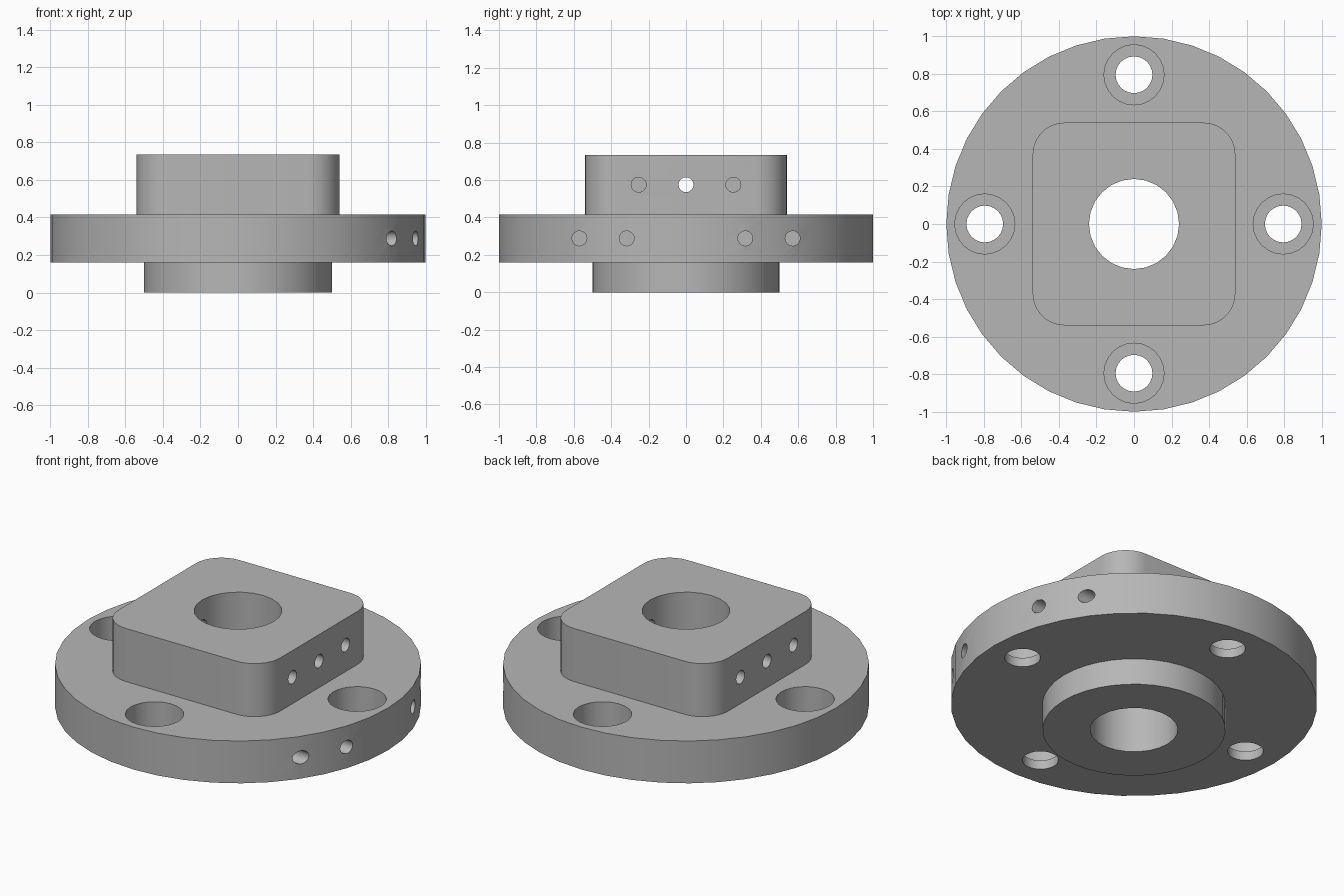
import bpy, bmesh, math
from mathutils import Matrix, Vector

if "Cube" in bpy.data.objects:
    bpy.data.objects.remove(bpy.data.objects["Cube"], do_unlink=True)

steel = bpy.data.materials.new("machined_grey")
steel.use_nodes = True
GREY = (0.47, 0.47, 0.47, 1)
steel.diffuse_color = GREY
steel.node_tree.nodes["Principled BSDF"].inputs["Base Color"].default_value = GREY


def finish(name, bm):
    mesh = bpy.data.meshes.new(name)
    bm.to_mesh(mesh)
    bm.free()
    mesh.materials.append(steel)
    obj = bpy.data.objects.new(name, mesh)
    bpy.context.collection.objects.link(obj)
    return obj


def rod(name, start, end, radius, sides):
    """Cylinder running from start to end."""
    start, end = Vector(start), Vector(end)
    axis = end - start
    turn = Vector((0, 0, 1)).rotation_difference(axis).to_matrix().to_4x4()
    bm = bmesh.new()
    bmesh.ops.create_cone(bm, cap_ends=True, segments=sides, radius1=radius,
                          radius2=radius, depth=axis.length,
                          matrix=Matrix.Translation((start + end) / 2) @ turn)
    return finish(name, bm)


def rounded_block(name, half, z0, z1, radius):
    """Square block with rounded upright corners."""
    bm = bmesh.new()
    size = Matrix.Diagonal((2 * half, 2 * half, z1 - z0, 1))
    bmesh.ops.create_cube(bm, size=1, matrix=Matrix.Translation((0, 0, (z0 + z1) / 2)) @ size)
    upright = [e for e in bm.edges if abs(e.verts[0].co.z - e.verts[1].co.z) > 0.1]
    bmesh.ops.bevel(bm, geom=upright, offset=radius, segments=8, profile=0.5,
                    affect='EDGES', clamp_overlap=True)
    return finish(name, bm)


def combine(body, other, operation):
    """Apply a boolean to the body and discard the tool."""
    bpy.context.view_layer.objects.active = body
    mod = body.modifiers.new(operation, 'BOOLEAN')
    mod.operation, mod.solver, mod.object = operation, 'EXACT', other
    bpy.ops.object.modifier_apply(modifier=mod.name)
    bpy.data.objects.remove(other, do_unlink=True)


# Solid stock: round flange, lower spigot, square head
BOTTOM, TOP, HEAD = 0.16, 0.415, 0.735
hub = rod("flanged_hub", (0, 0, BOTTOM), (0, 0, TOP), 1.0, 40)
combine(hub, rod("spigot", (0, 0, 0), (0, 0, 0.3), 0.5, 40), 'UNION')
combine(hub, rounded_block("square_head", 0.54, 0.3, HEAD, 0.17), 'UNION')

# Central bore
combine(hub, rod("bore", (0, 0, -0.1), (0, 0, 1), 0.24, 24), 'DIFFERENCE')

# Four counterbored bolt holes
for i in range(4):
    a = i * math.pi / 2
    x, y = 0.795 * math.cos(a), 0.795 * math.sin(a)
    combine(hub, rod("bolt_hole", (x, y, 0), (x, y, 0.6), 0.098, 24), 'DIFFERENCE')
    combine(hub, rod("counterbore", (x, y, BOTTOM + 0.055), (x, y, 0.6), 0.16, 24), 'DIFFERENCE')

# Cross hole through the head, with blind holes beside it on both sides
combine(hub, rod("cross_hole", (-0.7, 0, 0.575), (0.7, 0, 0.575), 0.04, 16), 'DIFFERENCE')
for side in (-1, 1):
    for y in (-0.253, 0.253):
        combine(hub, rod("head_hole", (side * 0.3, y, 0.575), (side * 0.7, y, 0.575), 0.04, 16),
                'DIFFERENCE')

# Blind holes in the flange rim
for y in (-0.57, -0.317, 0.317, 0.57):
    combine(hub, rod("rim_hole", (0.58, y, 0.288), (1.1, y, 0.288), 0.04, 16), 'DIFFERENCE')

# Smooth round walls, keep edges crisp
bpy.ops.object.select_all(action='DESELECT')
hub.select_set(True)
bpy.context.view_layer.objects.active = hub
bpy.ops.object.shade_smooth_by_angle(angle=math.radians(30))
